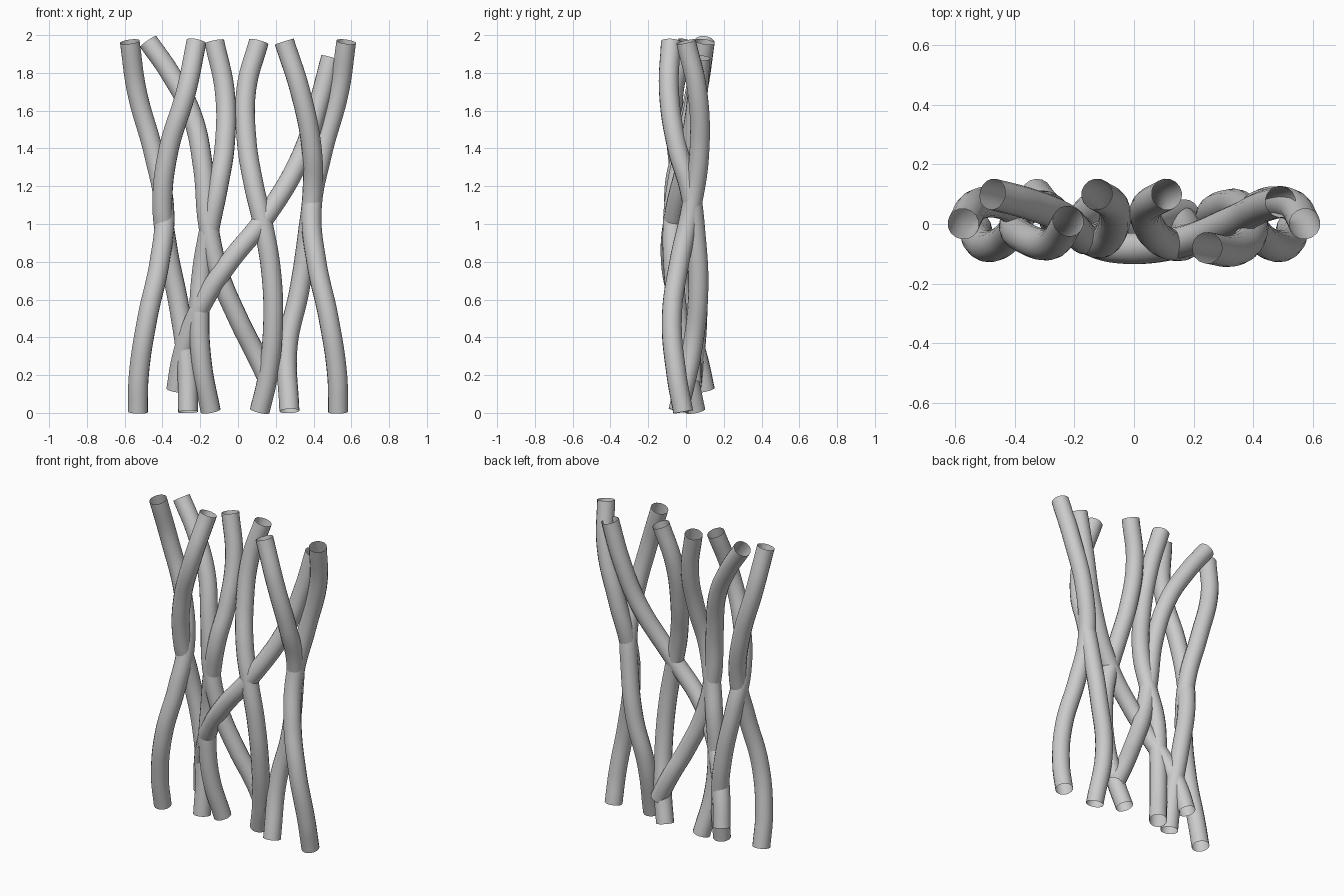
import bpy

cube = bpy.data.objects.get("Cube")
if cube:
    bpy.data.objects.remove(cube, do_unlink=True)

TUBE_RADIUS = 0.053

# One matte grey for every tube
grey = bpy.data.materials.new("plain_grey")
grey.use_nodes = True
tone = (0.6, 0.6, 0.6, 1.0)
grey.diffuse_color = tone
grey.node_tree.nodes["Principled BSDF"].inputs["Base Color"].default_value = tone


def make_tube(name, points, mirror=False):
    """Sweep an open round tube along a smooth path, optionally mirrored in x."""
    curve = bpy.data.curves.new(name + "_path", "CURVE")
    curve.dimensions = "3D"
    curve.resolution_u = 10
    curve.bevel_depth = TUBE_RADIUS
    curve.bevel_resolution = 6
    curve.use_fill_caps = False
    spline = curve.splines.new("BEZIER")
    spline.bezier_points.add(len(points) - 1)
    side = -1 if mirror else 1
    for knot, (x, y, z) in zip(spline.bezier_points, points):
        knot.co = (side * x, y, z)
        knot.handle_left_type = knot.handle_right_type = "AUTO"

    # Turn the swept path into a smooth mesh
    path = bpy.data.objects.new(name + "_path", curve)
    bpy.context.scene.collection.objects.link(path)
    bpy.context.view_layer.update()
    graph = bpy.context.evaluated_depsgraph_get()
    mesh = bpy.data.meshes.new_from_object(path.evaluated_get(graph))
    bpy.data.objects.remove(path, do_unlink=True)
    mesh.name = name
    mesh.materials.clear()
    mesh.materials.append(grey)
    for face in mesh.polygons:
        face.use_smooth = True
        face.material_index = 0
    tube = bpy.data.objects.new(name, mesh)
    bpy.context.scene.collection.objects.link(tube)


# Outermost pair, bowed inwards: back at the top, front at the bottom
outer = [(0.573, 0.0, 1.965), (0.535, 0.06, 1.7), (0.445, 0.07, 1.37),
         (0.39, 0.025, 1.07), (0.415, -0.035, 0.8), (0.48, -0.075, 0.5),
         (0.525, -0.05, 0.2), (0.53, -0.015, 0.005)]
make_tube("outer_left_tube", outer)
make_tube("outer_right_tube", outer, mirror=True)

# Second pair, bowed outwards and winding round the outer tubes
make_tube("winding_left_tube", [
    (0.245, -0.08, 1.965), (0.33, -0.09, 1.7), (0.39, -0.045, 1.4),
    (0.395, 0.02, 1.18), (0.37, 0.05, 0.95), (0.325, 0.065, 0.65),
    (0.262, 0.035, 0.35), (0.272, -0.04, 0.01)])
make_tube("winding_right_tube", [
    (0.22, 0.01, 1.965), (0.275, -0.065, 1.7), (0.37, -0.045, 1.38),
    (0.4, -0.005, 1.1), (0.375, 0.04, 0.88), (0.31, 0.06, 0.55),
    (0.27, 0.04, 0.25), (0.265, 0.01, 0.005)], mirror=True)

# Middle pair, close together at the top and spreading below
make_tube("middle_left_tube", [
    (0.11, 0.1, 1.965), (0.045, 0.06, 1.72), (0.045, 0.005, 1.45),
    (0.085, -0.05, 1.2), (0.132, -0.07, 1.0), (0.175, -0.065, 0.75),
    (0.185, -0.035, 0.45), (0.155, 0.015, 0.18), (0.115, 0.05, 0.01)])
make_tube("middle_right_tube", [
    (0.125, 0.1, 1.965), (0.07, 0.06, 1.7), (0.07, -0.01, 1.42),
    (0.105, -0.06, 1.2), (0.15, -0.05, 0.98), (0.19, -0.02, 0.75),
    (0.205, -0.02, 0.5), (0.19, 0.0, 0.25), (0.145, 0.05, 0.01)],
    mirror=True)

# Two long diagonals crossing the whole lattice
make_tube("diagonal_from_right_tube", [
    (-0.475, 0.1, 1.965), (-0.36, 0.07, 1.8), (-0.245, 0.025, 1.58),
    (-0.185, -0.03, 1.3), (-0.158, -0.05, 1.0), (-0.1, -0.04, 0.74),
    (0.0, -0.01, 0.5), (0.1, 0.025, 0.3), (0.172, 0.03, 0.15)])
make_tube("diagonal_from_left_tube", [
    (0.492, 0.075, 1.88), (0.425, 0.055, 1.63), (0.335, 0.01, 1.36),
    (0.14, -0.065, 1.03), (-0.045, -0.08, 0.8), (-0.165, -0.045, 0.62),
    (-0.255, 0.02, 0.43), (-0.3, 0.065, 0.28), (-0.327, 0.1, 0.12)])
